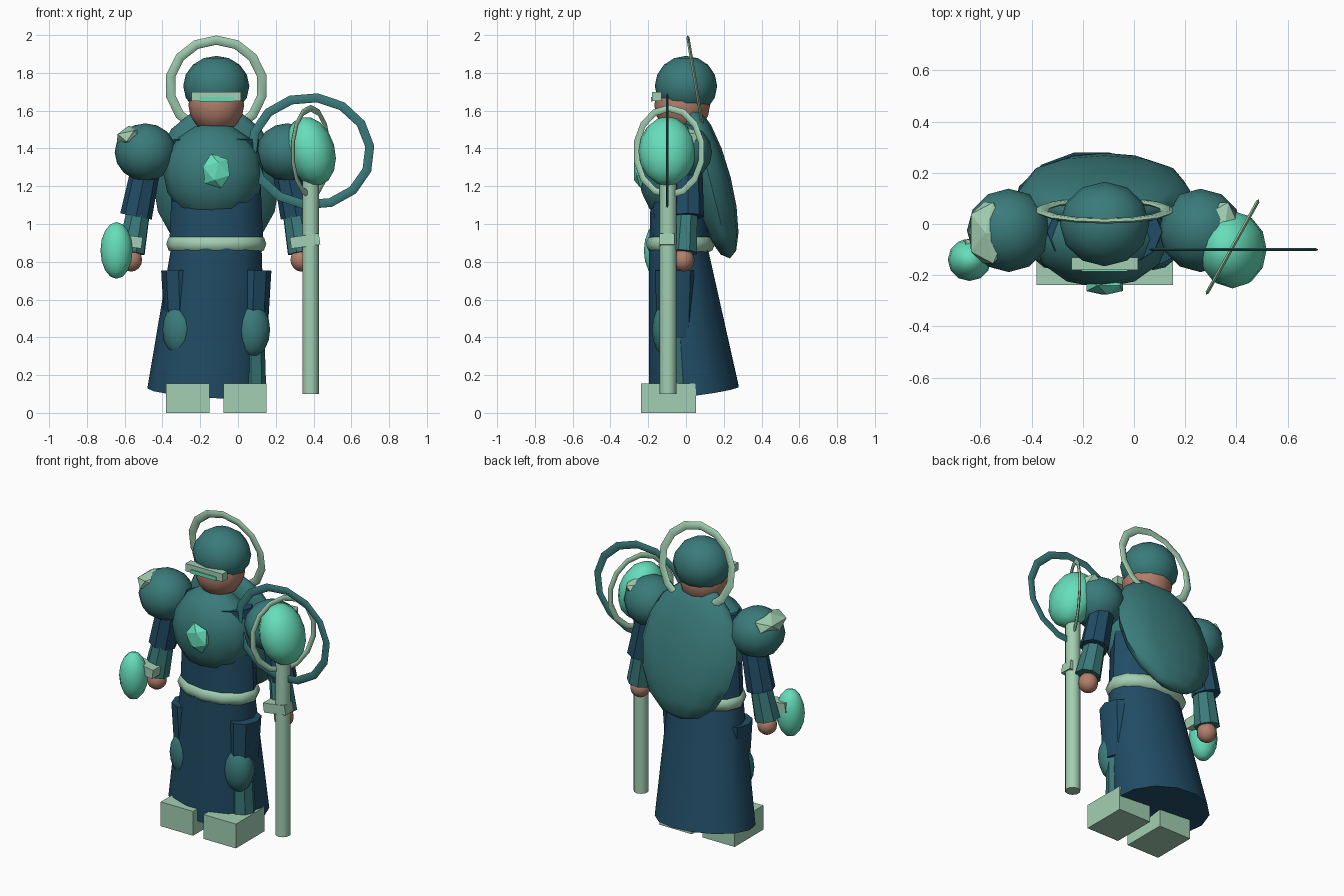
import bpy, bmesh, math
from mathutils import Vector, Matrix, Euler

cube = bpy.data.objects.get("Cube")
if cube:
    bpy.data.objects.remove(cube)

MID = -0.115  # centre line of the body


def material(name, hex_code):
    rgb = [int(hex_code[i:i + 2], 16) / 255 for i in (0, 2, 4)]
    col = [((c + 0.055) / 1.055) ** 2.4 for c in rgb] + [1]
    m = bpy.data.materials.new(name)
    m.use_nodes = True
    m.diffuse_color = col
    bsdf = m.node_tree.nodes["Principled BSDF"]
    bsdf.inputs["Base Color"].default_value = col
    bsdf.inputs["Roughness"].default_value = 0.8
    return m


NAVY = material("navy cloth", "214c65")
TEAL = material("teal armour", "3a7a7a")
PALE = material("pale green trim", "a2cfb2")
MINT = material("mint crystal", "66deba")
SKIN = material("skin", "b27f6b")


def finish(name, bm, mat, smooth=None):
    bmesh.ops.recalc_face_normals(bm, faces=bm.faces)
    me = bpy.data.meshes.new(name)
    bm.to_mesh(me)
    bm.free()
    me.materials.append(mat)
    ob = bpy.data.objects.new(name, me)
    bpy.context.collection.objects.link(ob)
    if smooth:
        bpy.ops.object.select_all(action='DESELECT')
        ob.select_set(True)
        bpy.context.view_layer.objects.active = ob
        bpy.ops.object.shade_smooth_by_angle(angle=math.radians(smooth))
    return ob


def place(loc, scale, rot):
    return Matrix.LocRotScale(Vector(loc), Euler(rot), Vector(scale))


def ball(name, mat, loc, scale, rot=(0, 0, 0), seg=12, rings=8):
    bm = bmesh.new()
    bmesh.ops.create_uvsphere(bm, u_segments=seg, v_segments=rings, radius=1,
                              matrix=place(loc, scale, rot))
    return finish(name, bm, mat, 60)


def gem(name, mat, loc, scale, rot=(0, 0, 0)):
    bm = bmesh.new()
    bmesh.ops.create_icosphere(bm, subdivisions=1, radius=1, matrix=place(loc, scale, rot))
    return finish(name, bm, mat)


def box(name, mat, loc, size, rot=(0, 0, 0)):
    bm = bmesh.new()
    bmesh.ops.create_cube(bm, size=1, matrix=place(loc, size, rot))
    return finish(name, bm, mat)


def limb(name, mat, top, bottom, r_top, r_bottom, sides=10, flat=1):
    """Tapered cylinder between two points; flat scales its depth."""
    a, b = Vector(top), Vector(bottom)
    turn = (a - b).to_track_quat('Z', 'Y').to_matrix().to_4x4()
    bm = bmesh.new()
    bmesh.ops.create_cone(bm, cap_ends=True, segments=sides, radius1=r_bottom, radius2=r_top,
                          depth=(a - b).length,
                          matrix=Matrix.Translation((a + b) / 2) @ Matrix.Diagonal((1, flat, 1, 1)) @ turn)
    return finish(name, bm, mat, 40)


def ring(name, mat, loc, rx, rz, thick, depth, rot=(0, 0, 0), seg=14, sides=6):
    """Upright flattened hoop in the x-z plane."""
    bm = bmesh.new()
    m = place(loc, (1, 1, 1), rot)
    loops = []
    for i in range(seg):
        a = math.tau * i / seg
        loop = []
        for j in range(sides):
            b = math.tau * j / sides
            k = thick * math.cos(b)
            loop.append(bm.verts.new(m @ Vector(((rx + k) * math.sin(a), depth * math.sin(b),
                                                 (rz + k) * math.cos(a)))))
        loops.append(loop)
    for i in range(seg):
        p, q = loops[i], loops[(i + 1) % seg]
        for j in range(sides):
            n = (j + 1) % sides
            bm.faces.new((p[j], p[n], q[n], q[j]))
    return finish(name, bm, mat, 45)


# Head, helmet, visor and halo
ball("head", SKIN, (MID, -0.02, 1.63), (0.148, 0.148, 0.15))
ball("helmet", TEAL, (MID, 0, 1.73), (0.175, 0.165, 0.16))
box("visor", PALE, (MID, -0.155, 1.675), (0.26, 0.05, 0.05))
box("visor_slit", MINT, (MID, -0.182, 1.66), (0.18, 0.009, 0.024))
ring("halo", PALE, (MID, 0.053, 1.73), 0.247, 0.247, 0.025, 0.01, (0.166, 0, 0))

# Torso, chest plate and back shell
limb("torso", NAVY, (MID, -0.03, 1.45), (MID, -0.03, 0.86), 0.225, 0.25, 12, 0.66)
ball("chest_plate", TEAL, (MID - 0.015, -0.06, 1.27), (0.265, 0.19, 0.265))
gem("chest_gem", MINT, (MID, -0.24, 1.28), (0.085, 0.042, 0.095), (0, -0.3, 0))
ball("back_shell", TEAL, (MID, 0.13, 1.22), (0.335, 0.11, 0.415), (0.25, 0, 0))

# Belt band
belt = ring("belt", PALE, (MID, -0.03, 0.895), 0.222, 0.14, 0.043, 0.048, (math.pi / 2, 0, 0), 12, 8)

# Skirt, flaring to the back and one side with a slanted hem
bm = bmesh.new()
top, hem = [], []
for i in range(14):
    c, s = math.cos(math.tau * i / 14), math.sin(math.tau * i / 14)
    top.append(bm.verts.new((MID + 0.24 * c, -0.04 + 0.16 * s, 0.87)))
    hem.append(bm.verts.new((-0.165 + 0.315 * c, 0.042 + 0.243 * s, 0.11 - 0.02 * c + 0.03 * s)))
for i in range(14):
    n = (i + 1) % 14
    bm.faces.new((hem[i], hem[n], top[n], top[i]))
bm.faces.new(top)
bm.faces.new(hem)
finish("skirt", bm, NAVY, 40)

# Limbs and paired armour, built for each side
for side, s in (("left", 1), ("right", -1)):
    def at(dx, y, z):
        return (MID + s * dx, y, z)

    limb(side + "_thigh", NAVY, at(0.2, -0.055, 0.755), at(0.19, -0.055, 0.4), 0.092, 0.08, 8, 1.2)
    ball(side + "_knee", TEAL, at(0.19, -0.1, 0.44), (0.095, 0.08, 0.145))
    limb(side + "_shin", TEAL, at(0.185, -0.06, 0.42), at(0.185, -0.05, 0.1), 0.07, 0.08, 8)
    box(side + "_boot", PALE, at(0.152, -0.093, 0.078), (0.23, 0.29, 0.156))

    ball(side + "_shoulder", TEAL, at(0.375, -0.025, 1.38), (0.163, 0.163, 0.153))
    gem(side + "_shoulder_spike", PALE, at(0.455, -0.035, 1.465), (0.088, 0.14, 0.055), (0, s * 0.2, 0))
    limb(side + "_upper_arm", NAVY, at(0.36, 0.01, 1.36), at(0.425, 0.01, 1.04), 0.075, 0.085, 8)
    limb(side + "_forearm", TEAL, at(0.41, 0, 1.08), at(0.452, -0.015, 0.85), 0.064, 0.078, 8)
    box(side + "_bracer", PALE, at(0.47, -0.1, 0.91), (0.155, 0.08, 0.06), (0, s * -0.14, 0))
    ball(side + "_hand", SKIN, at(0.45, -0.015, 0.81), (0.06, 0.06, 0.062), seg=10)

# Crystal held by the right hand
ball("hand_crystal", MINT, (-0.643, -0.14, 0.86), (0.085, 0.083, 0.15))

# Staff with crystal head and two hoops
STAFF = Vector((0.385, -0.1, 1.385))
limb("staff_shaft", PALE, (STAFF.x, -0.095, 1.28), (STAFF.x, -0.095, 0.1), 0.045, 0.045, 10)
ball("staff_crystal", MINT, STAFF, (0.128, 0.152, 0.187), (0, -0.28, 0))
ring("large_staff_hoop", TEAL, STAFF, 0.315, 0.285, 0.024, 0.007, (0, 0.12, 0))
ring("small_staff_hoop", PALE, (0.385, -0.09, 1.383), 0.2, 0.23, 0.018, 0.008,
     (0, 0, math.radians(61)))
